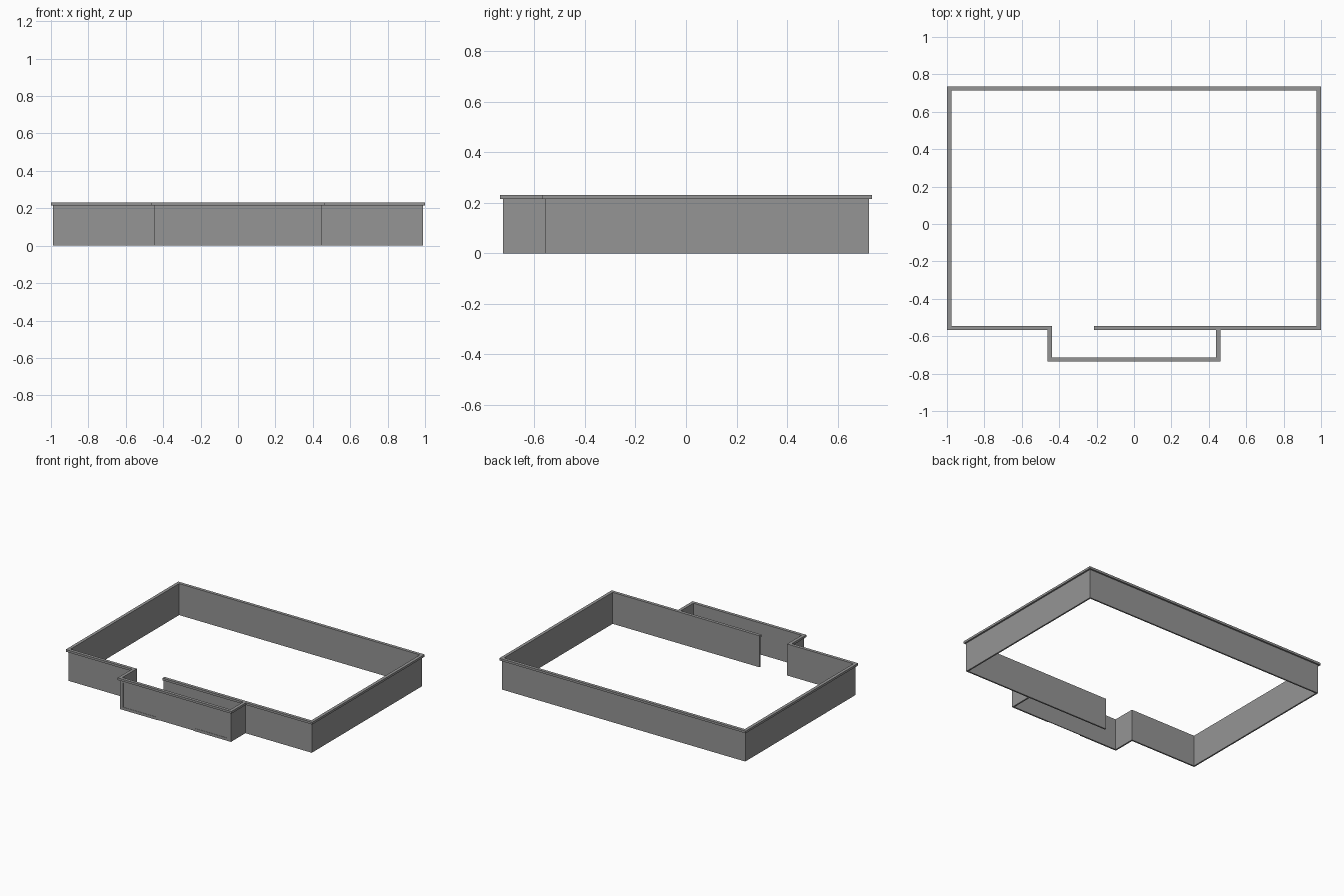
import bpy
import bmesh
from mathutils import Vector

cube = bpy.data.objects.get("Cube")
if cube:
    bpy.data.objects.remove(cube, do_unlink=True)

grey = bpy.data.materials.new("plain grey")
grey.use_nodes = True
colour = (0.3, 0.3, 0.3, 1)
grey.diffuse_color = colour
grey.node_tree.nodes["Principled BSDF"].inputs["Base Color"].default_value = colour

WALL_TOP, CAP_TOP = 0.215, 0.231
THICK, OVERHANG = 0.011, 0.012
X, BACK, FRONT = 0.988, 0.724, -0.556
PORCH_X, PORCH_Y = 0.45, -0.724


def add_object(name, bm):
    bmesh.ops.recalc_face_normals(bm, faces=bm.faces)
    mesh = bpy.data.meshes.new(name)
    bm.to_mesh(mesh)
    bm.free()
    mesh.materials.append(grey)
    obj = bpy.data.objects.new(name, mesh)
    bpy.context.collection.objects.link(obj)
    return obj


def sweep(name, path, outer, inner, z0, z1):
    """Carry a rectangular section along an open path with mitred corners."""
    pts = [Vector(p) for p in path]
    dirs = [(b - a).normalized() for a, b in zip(pts, pts[1:])]
    bm = bmesh.new()
    rings = []
    for i, p in enumerate(pts):
        before, after = dirs[max(i - 1, 0)], dirs[min(i, len(dirs) - 1)]
        n = Vector((before.y, -before.x))
        if before != after:
            n += Vector((after.y, -after.x))
        a, b = p + n * outer, p + n * inner
        rings.append([bm.verts.new((q.x, q.y, z))
                      for q, z in ((a, z0), (a, z1), (b, z1), (b, z0))])
    for r, s in zip(rings, rings[1:]):
        for k in range(4):
            j = (k + 1) % 4
            bm.faces.new((r[k], r[j], s[j], s[k]))
    bm.faces.new(rings[0])
    bm.faces.new(rings[-1])
    return add_object(name, bm)


def recess(wall, name, x0, x1, z0, z1, depth):
    """Cut a shallow panel into the porch front."""
    bm = bmesh.new()
    bmesh.ops.create_cube(bm, size=1)
    y0, y1 = PORCH_Y - 0.02, PORCH_Y + depth
    bmesh.ops.scale(bm, vec=(x1 - x0, y1 - y0, z1 - z0), verts=bm.verts)
    bmesh.ops.translate(bm, vec=((x0 + x1) / 2, (y0 + y1) / 2, (z0 + z1) / 2),
                        verts=bm.verts)
    cutter = add_object(name, bm)
    cutter.hide_render = True
    cutter.hide_set(True)
    cutter.display_type = 'WIRE'
    mod = wall.modifiers.new(name, 'BOOLEAN')
    mod.operation = 'DIFFERENCE'
    mod.solver = 'EXACT'
    mod.object = cutter


# Wall line: inner front wall, round the building, then round the porch
path = [(-0.215, FRONT), (X, FRONT), (X, BACK), (-X, BACK), (-X, FRONT),
        (-PORCH_X, FRONT), (-PORCH_X, PORCH_Y), (PORCH_X, PORCH_Y)]
walls = sweep("perimeter_wall", path + [(PORCH_X, FRONT)], 0, -THICK, 0, WALL_TOP)

# Coping projects outwards and sits flush inside
sweep("wall_coping", path + [(PORCH_X, FRONT - OVERHANG)],
      OVERHANG, -THICK, WALL_TOP, CAP_TOP)

# Porch front: recessed middle bay and a shallow panel on each side
recess(walls, "middle_bay_cutter", -0.14, 0.14, -0.02, 0.208, 0.005)
for side, sign in (("left", 1), ("right", -1)):
    x0, x1 = sorted((sign * 0.16, sign * 0.425))
    recess(walls, side + "_panel_cutter", x0, x1, 0.02, 0.2, 0.002)
